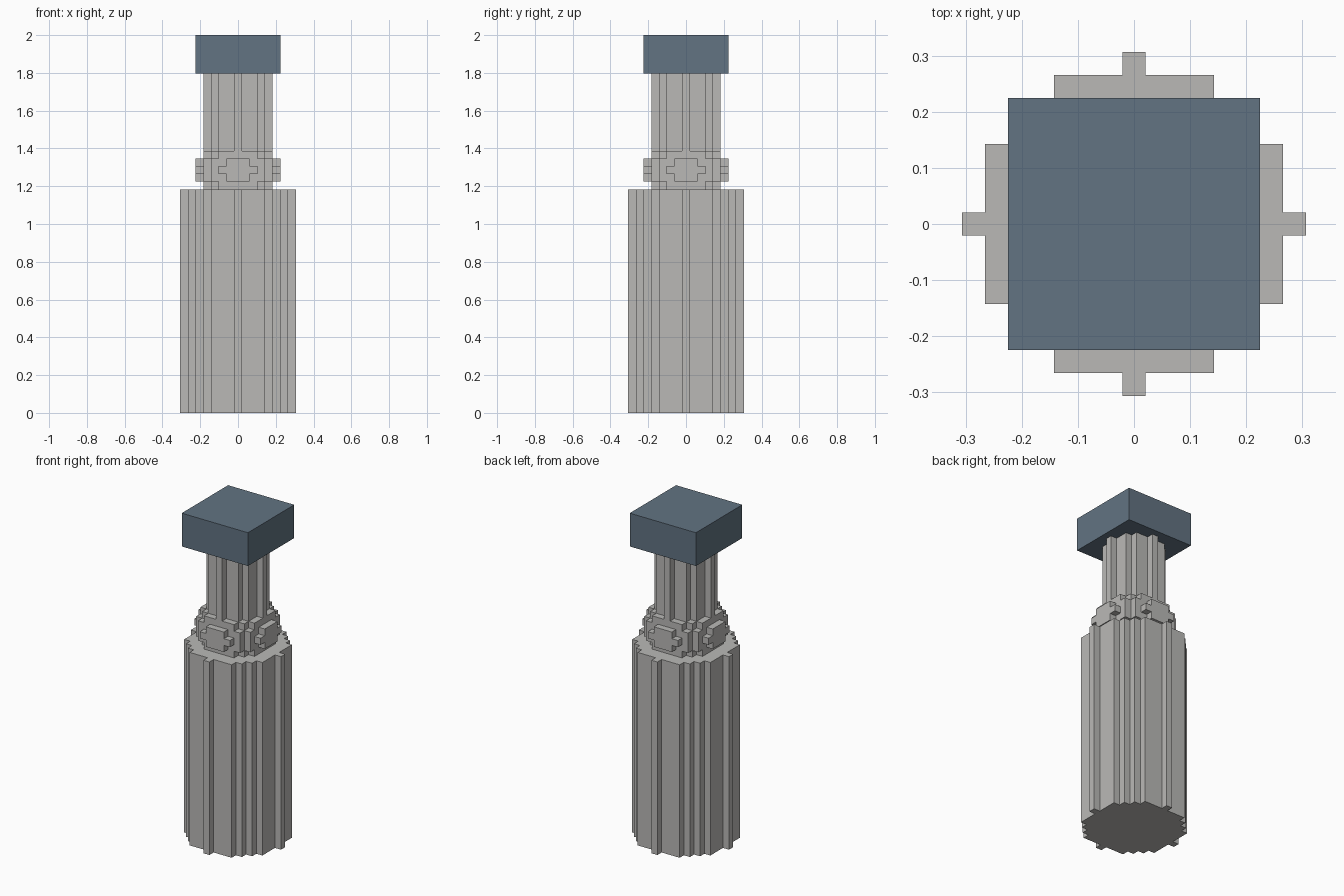
import bpy
import bmesh

if "Cube" in bpy.data.objects:
    bpy.data.objects.remove(bpy.data.objects["Cube"], do_unlink=True)

UNIT = 2.0 / 49  # edge length of one building block


def material(name, rgb):
    mat = bpy.data.materials.new(name)
    mat.use_nodes = True
    mat.diffuse_color = (*rgb, 1)
    mat.node_tree.nodes["Principled BSDF"].inputs["Base Color"].default_value = (*rgb, 1)
    return mat


def disc(radius_sq):
    """Block positions that fill a stepped circle."""
    span = range(-7, 8)
    return {(x, y) for x in span for y in span if x * x + y * y <= radius_sq}


def square(half):
    span = range(-half, half + 1)
    return {(x, y) for x in span for y in span}


def stack(name, layers, mat, bottom=True, top=True):
    """Build the outer faces of stacked block layers: (z0, z1, cells)."""
    bm = bmesh.new()

    def face(points):
        bm.faces.new([bm.verts.new([c * UNIT for c in p]) for p in points])

    for i, (z0, z1, cells) in enumerate(layers):
        below = layers[i - 1][2] if i else set()
        above = layers[i + 1][2] if i + 1 < len(layers) else set()
        for x, y in cells:
            # Side faces where there is no neighbouring block
            for dx, dy in ((1, 0), (0, 1), (-1, 0), (0, -1)):
                if (x + dx, y + dy) in cells:
                    continue
                ax, ay = x + (dx + dy) / 2, y + (dy - dx) / 2
                bx, by = x + (dx - dy) / 2, y + (dy + dx) / 2
                face(((ax, ay, z0), (bx, by, z0), (bx, by, z1), (ax, ay, z1)))
            # Exposed ends
            ring = [(x - .5, y - .5), (x + .5, y - .5), (x + .5, y + .5), (x - .5, y + .5)]
            if (x, y) not in above and (top or i + 1 < len(layers)):
                face([(*p, z1) for p in ring])
            if (x, y) not in below and (bottom or i):
                face([(*p, z0) for p in reversed(ring)])

    # Merge the blocks into large flat faces
    bmesh.ops.remove_doubles(bm, verts=bm.verts, dist=UNIT * 0.01)
    bmesh.ops.dissolve_limit(bm, angle_limit=0.01, verts=bm.verts, edges=bm.edges)
    mesh = bpy.data.meshes.new(name)
    bm.to_mesh(mesh)
    bm.free()
    mesh.materials.append(mat)
    obj = bpy.data.objects.new(name, mesh)
    bpy.context.collection.objects.link(obj)
    return obj


grey = material("light_grey", (0.49, 0.485, 0.47))
blue = material("slate_blue", (0.122, 0.172, 0.223))

# Thick lower column
stack("lower_column", [(0, 29, disc(49))], grey)

# Rounded collar, widest in the middle
profile = (20, 28, 30, 28, 20)
stack("collar", [(29 + i, 30 + i, disc(r)) for i, r in enumerate(profile)], grey, bottom=False)

# Slim neck, closed by the collar and the cap
stack("neck", [(34, 44, disc(16))], grey, bottom=False, top=False)

# Square cap
stack("cap", [(44, 49, square(5))], blue)
